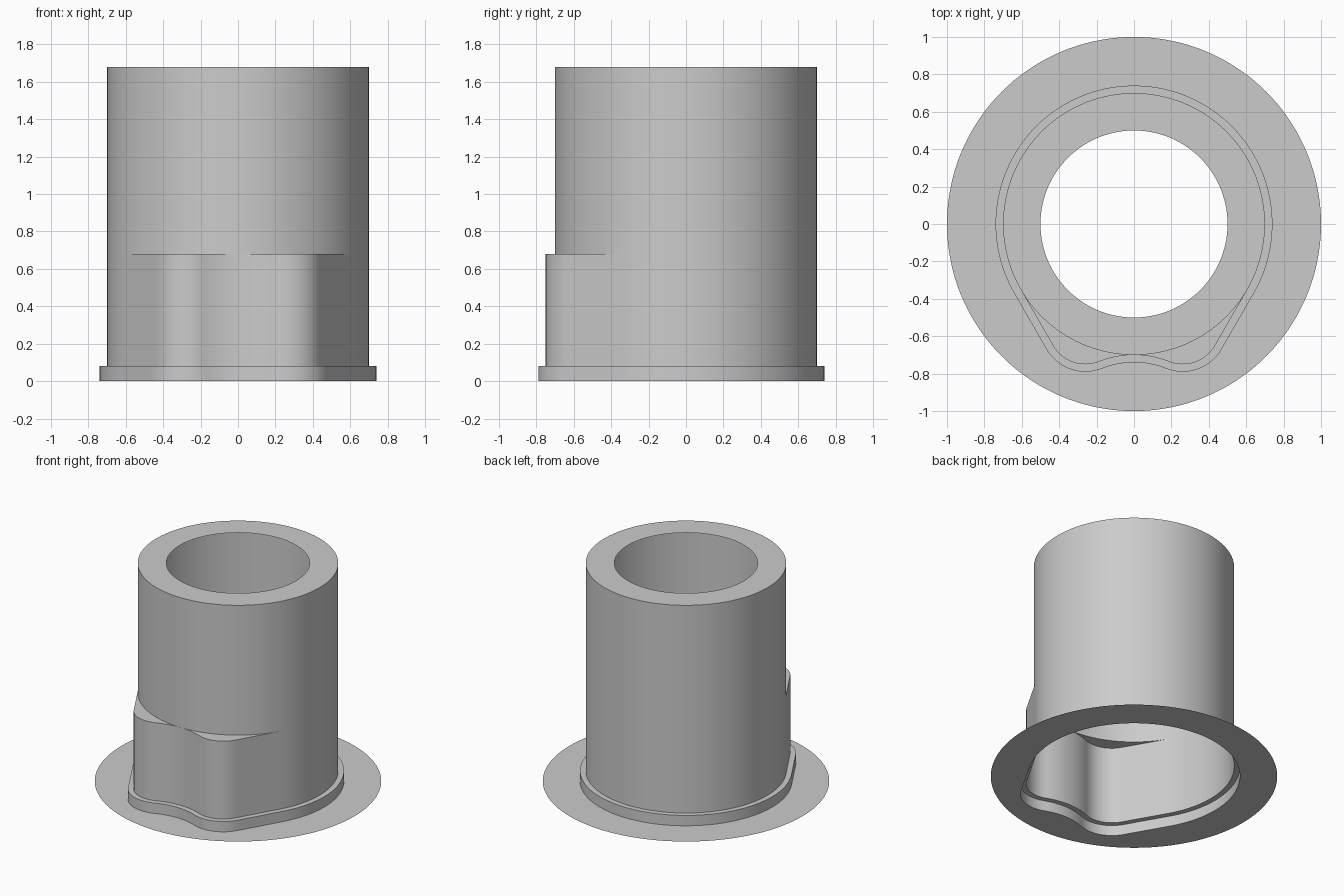
import bpy
import bmesh
from math import sin, cos, radians, hypot, atan2, degrees

cube = bpy.data.objects.get("Cube")
if cube:
    bpy.data.objects.remove(cube, do_unlink=True)

# Single matte colour
grey = bpy.data.materials.new("light grey")
grey.use_nodes = True
grey.diffuse_color = (0.6, 0.6, 0.6, 1)
grey.node_tree.nodes["Principled BSDF"].inputs["Base Color"].default_value = (0.6, 0.6, 0.6, 1)

TUBE_R, LOBE_R, DIP_R = 0.7, 0.2, 0.5
LOBE = (0.26, -0.55)
DIP = (0, -TUBE_R - DIP_R)
TANGENT = degrees(atan2(LOBE[1] - DIP[1], LOBE[0]))
COLLAR_Z, LEDGE_Z, TOP_Z = 0.08, 0.68, 1.68


def arc(centre, radius, start, end, steps):
    angles = [radians(start + (end - start) * i / steps) for i in range(steps + 1)]
    return [(centre[0] + radius * cos(a), centre[1] + radius * sin(a)) for a in angles]


def outline(offset):
    """Circle with two front lobes and a shallow dip between them."""
    dip = arc(DIP, DIP_R - offset, 90, TANGENT, 10)
    lobe = arc(LOBE, LOBE_R + offset, TANGENT - 180, -30, 16)
    back = arc((0, 0), TUBE_R + offset, -30, 90, 48)
    (ax, ay), (bx, by) = lobe[-1], back[0]
    side = [(ax + (bx - ax) * i / 12, ay + (by - ay) * i / 12) for i in range(1, 12)]
    half = dip + lobe[1:] + side + back
    return half + [(-x, y) for x, y in reversed(half[1:-1])]


def circle(radius):
    """Circle whose points line up with the lobed outline."""
    return [(x * radius / hypot(x, y), y * radius / hypot(x, y)) for x, y in outline(0)]


def loft(name, *rings):
    """Open surface through (points, height) rings."""
    bm = bmesh.new()
    loops = [[bm.verts.new((x, y, z)) for x, y in points] for points, z in rings]
    for low, high in zip(loops, loops[1:]):
        for i in range(len(low)):
            j = (i + 1) % len(low)
            bm.faces.new((low[i], low[j], high[j], high[i]))
    bmesh.ops.remove_doubles(bm, verts=bm.verts, dist=0.0002)
    mesh = bpy.data.meshes.new(name)
    bm.to_mesh(mesh)
    bm.free()
    mesh.materials.append(grey)
    obj = bpy.data.objects.new(name, mesh)
    bpy.context.collection.objects.link(obj)
    bpy.ops.object.select_all(action='DESELECT')
    obj.select_set(True)
    bpy.context.view_layer.objects.active = obj
    bpy.ops.object.shade_smooth_by_angle(angle=radians(30))


body, collar = outline(0), outline(0.04)
tube = circle(TUBE_R)

# Flat base, stepped collar, lobed lower wall with ledges, tube and top rim
loft("base_flange", (circle(1), 0), (collar, 0))
loft("collar", (collar, 0), (collar, COLLAR_Z), (body, COLLAR_Z))
loft("lobed_lower_wall", (body, COLLAR_Z), (body, LEDGE_Z), (tube, LEDGE_Z))
loft("upper_tube", (tube, LEDGE_Z), (tube, TOP_Z))
loft("top_rim", (tube, TOP_Z), (circle(0.5), TOP_Z))
